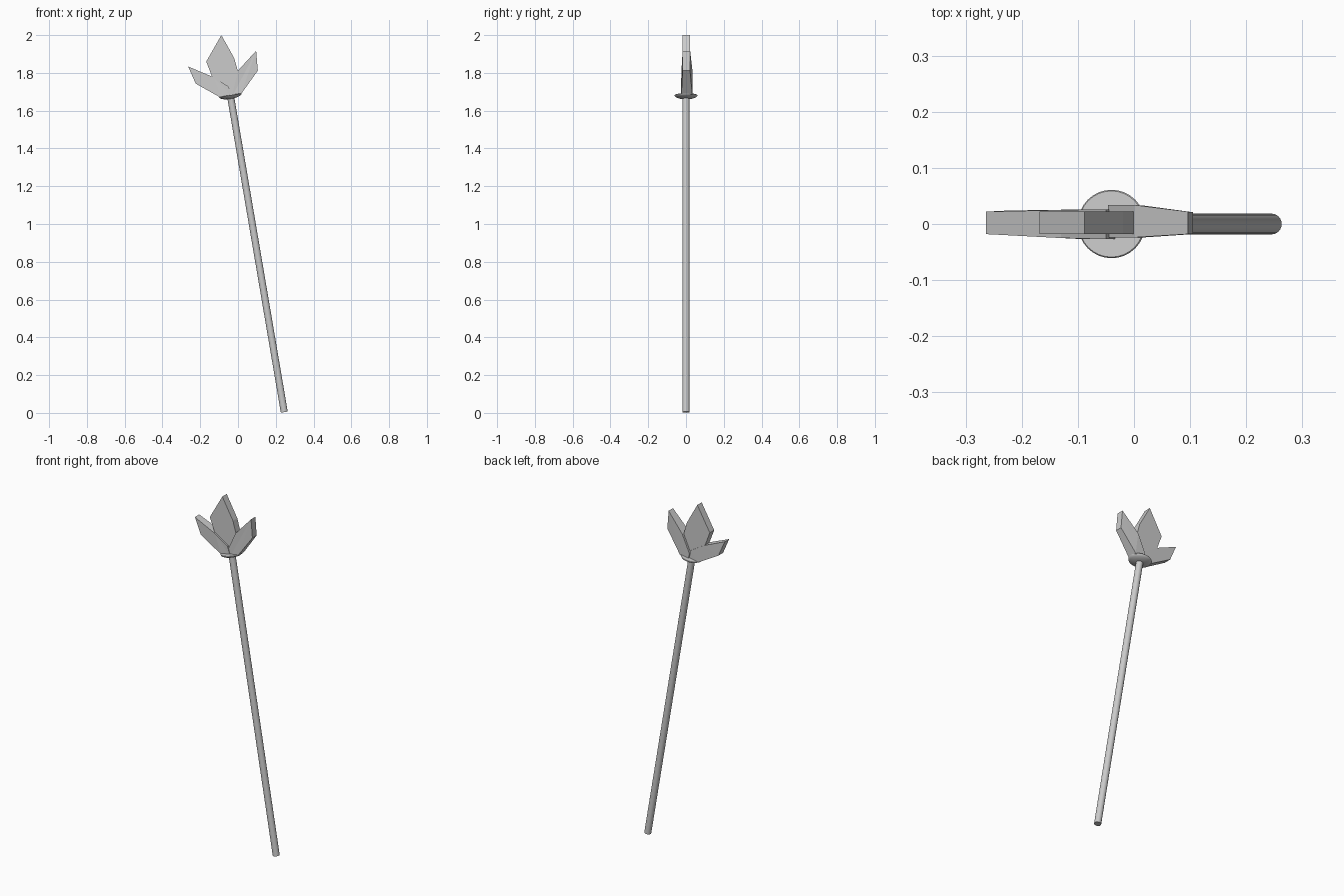
import bpy, bmesh
from math import cos, sin, pi
from mathutils import Vector

if "Cube" in bpy.data.objects:
    bpy.data.objects.remove(bpy.data.objects["Cube"])

AXIS = Vector((-0.284, 0, 1.67)).normalized()
TILT = Vector((0, 0, 1)).rotation_difference(AXIS)


def finish(name, bm):
    bmesh.ops.recalc_face_normals(bm, faces=bm.faces[:])
    mesh = bpy.data.meshes.new(name)
    bm.to_mesh(mesh)
    bm.free()
    ob = bpy.data.objects.new(name, mesh)
    bpy.context.collection.objects.link(ob)
    return ob


def lathe(name, origin, profile, sides):
    """Closed solid of revolution about the tilted stem axis; profile is (radius, height)."""
    bm = bmesh.new()
    rings = []
    for r, h in profile:
        rings.append([bm.verts.new(origin + TILT @ Vector((r * cos(2 * pi * i / sides),
                      r * sin(2 * pi * i / sides), h))) for i in range(sides)])
    for a, b in zip(rings, rings[1:]):
        for i in range(sides):
            j = (i + 1) % sides
            bm.faces.new((a[i], a[j], b[j], b[i]))
    bm.faces.new(rings[0])
    bm.faces.new(rings[-1])
    ob = finish(name, bm)
    bpy.context.view_layer.objects.active = ob
    ob.select_set(True)
    bpy.ops.object.shade_smooth_by_angle()
    ob.select_set(False)


def petal(name, outline):
    """Flat petal; outline points are (x, z, front y, back y)."""
    bm = bmesh.new()
    front = [bm.verts.new((x, f, z)) for x, z, f, b in outline]
    back = [bm.verts.new((x, b, z)) for x, z, f, b in outline]
    bm.faces.new(front)
    bm.faces.new(back)
    n = len(outline)
    for i in range(n):
        j = (i + 1) % n
        bm.faces.new((front[i], front[j], back[j], back[i]))
    bmesh.ops.triangulate(bm, faces=[f for f in bm.faces if len(f.verts) > 4])
    finish(name, bm)


# Leaning stem
lathe("stem", Vector((0.245, 0, 0.004)), [(0.0185, 0), (0.0185, 1.69)], 24)

# Shallow bowl under the petals
lathe("flower_base", Vector((-0.037, 0, 1.663)),
      [(0.018, 0), (0.036, 0.003), (0.050, 0.008), (0.058, 0.013), (0.061, 0.018), (0.059, 0.020)], 32)

# Three petals, thicker toward the base
petal("middle_petal", [(-0.088, 2.0, -0.018, 0.022), (-0.168, 1.86, -0.018, 0.022),
                       (-0.13, 1.76, -0.018, 0.022), (-0.06, 1.675, -0.018, 0.022),
                       (-0.02, 1.68, -0.018, 0.022), (0.002, 1.80, -0.018, 0.022),
                       (-0.02, 1.878, -0.018, 0.022)])
petal("left_petal", [(-0.264, 1.834, -0.018, 0.022), (-0.224, 1.743, -0.020, 0.024),
                     (-0.09, 1.668, -0.027, 0.026), (-0.03, 1.672, -0.027, 0.026),
                     (-0.05, 1.728, -0.027, 0.026), (-0.13, 1.777, -0.025, 0.025)])
petal("right_petal", [(0.096, 1.917, -0.018, 0.022), (0.0, 1.812, -0.024, 0.034),
                      (-0.046, 1.71, -0.024, 0.034), (-0.035, 1.667, -0.024, 0.034),
                      (0.016, 1.688, -0.024, 0.033), (0.105, 1.812, -0.018, 0.021)])
